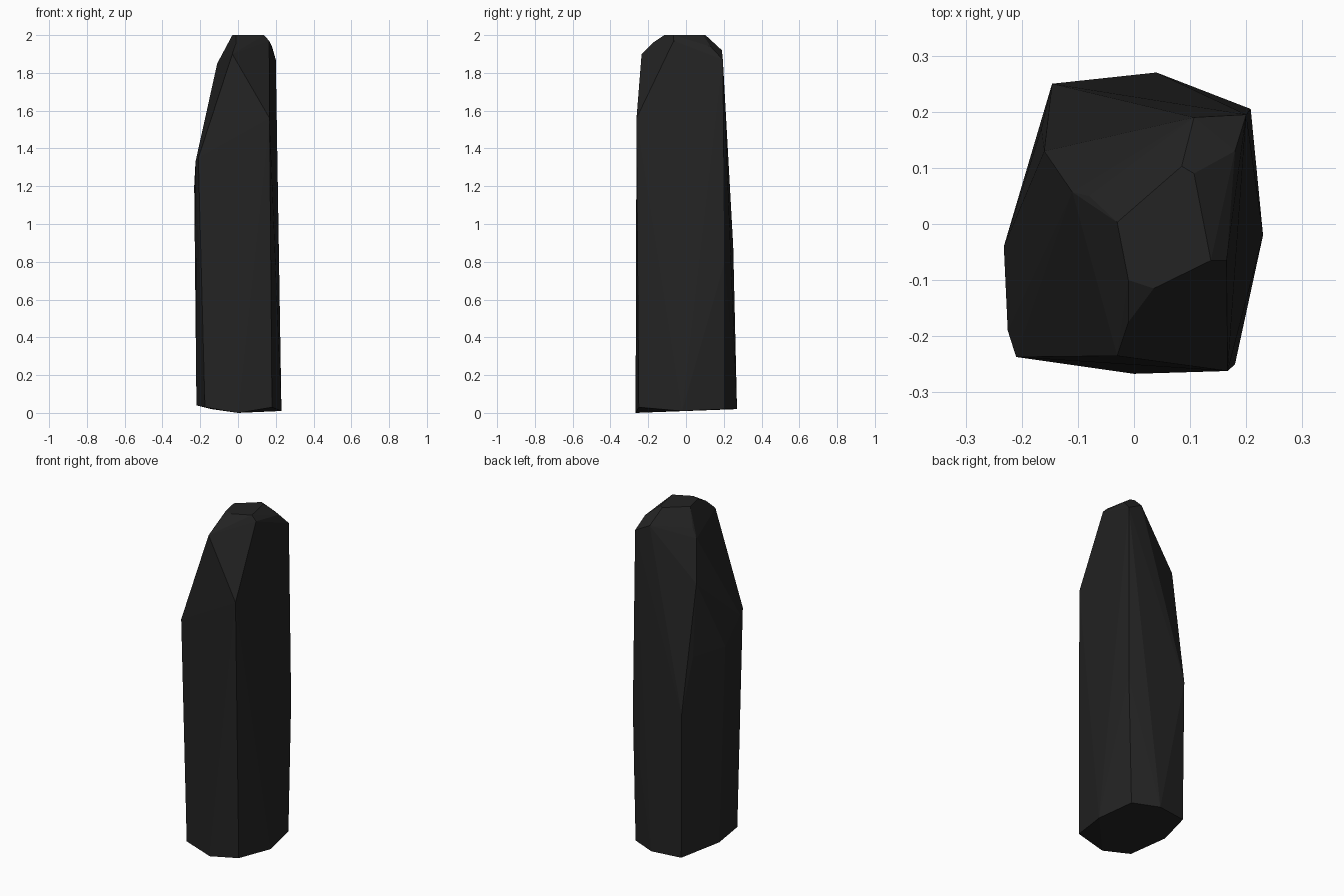
import bpy, bmesh

# Base ring: uneven octagon with pushed-out middle points
base = [(0.18, -0.25, 0.03), (0.23, -0.02, 0.01), (0.19, 0.205, 0.02), (0.04, 0.27, 0.02),
        (-0.14, 0.245, 0.02), (-0.22, 0.0, 0.04), (-0.175, -0.235, 0.03), (0.0, -0.267, 0.0)]
# Shaft corners, where the broken top begins
shaft = [(0.167, -0.262, 1.56), (-0.21, -0.237, 1.35), (-0.225, -0.19, 1.33),
         (-0.232, -0.04, 1.2), (-0.165, 0.17, 1.2), (-0.146, 0.25, 0.88), (0.208, 0.205, 0.8)]
# Sloping chipped facets
chips = [(-0.03, -0.235, 1.9), (-0.01, -0.175, 1.96), (0.165, -0.065, 1.97),
         (-0.11, 0.057, 1.85), (-0.08, 0.05, 1.9), (-0.16, 0.13, 1.62),
         (0.107, 0.19, 1.92), (0.2, 0.195, 1.87), (0.18, 0.13, 1.94)]
# Flat crown
crown = [(x, y, 2.0) for x, y in ((-0.01, -0.1), (0.035, -0.115), (0.137, -0.065),
                                  (0.107, 0.09), (0.085, 0.103), (-0.03, 0.003))]

# Wrap the points into one faceted stone
bm = bmesh.new()
for p in base + shaft + chips + crown:
    bm.verts.new(p)
res = bmesh.ops.convex_hull(bm, input=bm.verts)
loose = [v for v in bm.verts if not v.link_faces]
bmesh.ops.delete(bm, geom=loose, context='VERTS')
bmesh.ops.recalc_face_normals(bm, faces=bm.faces)
for f in bm.faces:
    f.smooth = False

mesh = bpy.data.meshes.new("stone_pillar")
bm.to_mesh(mesh)
bm.free()
pillar = bpy.data.objects.new("stone_pillar", mesh)
bpy.context.collection.objects.link(pillar)

# Dark stone colour
mat = bpy.data.materials.new("dark stone")
mat.diffuse_color = (0.017, 0.017, 0.017, 1)
mesh.materials.append(mat)
